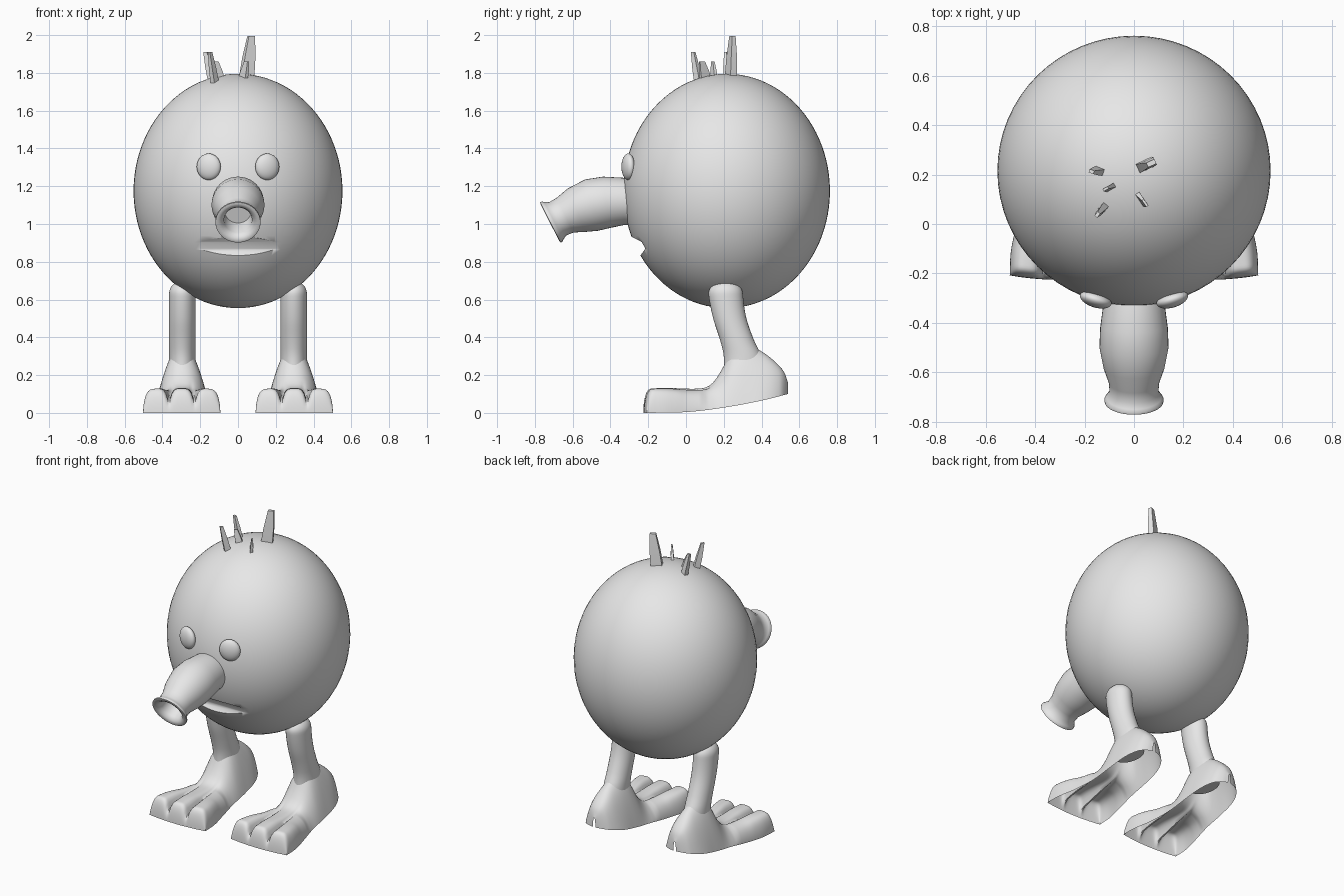
import bpy, bmesh
from math import sin, cos, pi, radians
from mathutils import Vector, Matrix

if "Cube" in bpy.data.objects:
    bpy.data.objects.remove(bpy.data.objects["Cube"])

grey = bpy.data.materials.new("light_grey")
grey.use_nodes = True
grey.diffuse_color = (0.8, 0.8, 0.8, 1)
grey.node_tree.nodes["Principled BSDF"].inputs["Base Color"].default_value = (0.8, 0.8, 0.8, 1)


def finish(name, bm, mirror=False, angle=40):
    """Turn a bmesh into a shaded object, optionally mirrored in x."""
    bmesh.ops.recalc_face_normals(bm, faces=bm.faces)
    mesh = bpy.data.meshes.new(name)
    bm.to_mesh(mesh)
    bm.free()
    obj = bpy.data.objects.new(name, mesh)
    bpy.context.collection.objects.link(obj)
    mesh.materials.append(grey)
    if mirror:
        obj.modifiers.new("mirror", 'MIRROR').use_mirror_merge = False
    bpy.ops.object.select_all(action='DESELECT')
    obj.select_set(True)
    bpy.context.view_layer.objects.active = obj
    bpy.ops.object.shade_smooth_by_angle(angle=radians(angle))
    return obj


def loft(rings, closed=True, caps=False):
    """Skin a list of point rings."""
    bm = bmesh.new()
    rows = [[bm.verts.new(p) for p in ring] for ring in rings]
    n = len(rows[0])
    for a, b in zip(rows, rows[1:]):
        for i in range(n if closed else n - 1):
            j = (i + 1) % n
            bm.faces.new((a[i], a[j], b[j], b[i]))
    if caps:
        bm.faces.new(rows[0])
        bm.faces.new(rows[-1])
    return bm


def ellipsoid(center, radii, turn=0, u=64, v=48):
    bm = bmesh.new()
    matrix = (Matrix.Translation(center) @ Matrix.Rotation(turn, 4, 'Z')
              @ Matrix.Diagonal((*radii, 1)))
    bmesh.ops.create_uvsphere(bm, u_segments=u, v_segments=v, radius=1, matrix=matrix)
    return bm


def curve(points, t):
    """Smooth interpolation through (position, value) points."""
    if t <= points[0][0]:
        return points[0][1]
    for k in range(len(points) - 1):
        (a, va), (b, vb) = points[k], points[k + 1]
        if t <= b:
            p, q = points[max(k - 1, 0)], points[min(k + 2, len(points) - 1)]
            ma = (vb - p[1]) / (b - p[0]) * (b - a)
            mb = (q[1] - va) / (q[0] - a) * (b - a)
            s = (t - a) / (b - a)
            return ((2*s**3 - 3*s*s + 1) * va + (s**3 - 2*s*s + s) * ma
                    + (3*s*s - 2*s**3) * vb + (s**3 - s*s) * mb)
    return points[-1][1]


# Body with a wedge-shaped mouth cut into it
body = finish("body", ellipsoid((0, 0.215, 1.175), (0.553, 0.547, 0.62)))
wedge = [(-0.42, 1.0), (-0.235, 0.905), (-0.215, 0.87), (-0.245, 0.828), (-0.42, 0.70)]
cutter = finish("mouth_cutter", loft([[(x, y, z) for y, z in wedge] for x in (-0.3, 0.3)], caps=True))
cutter.hide_render = True
cut = body.modifiers.new("mouth", 'BOOLEAN')
cut.operation, cut.object, cut.solver = 'DIFFERENCE', cutter, 'EXACT'
bpy.context.view_layer.objects.active = body
bpy.ops.object.modifier_apply(modifier=cut.name)
bpy.data.objects.remove(cutter)

# Eyes
finish("eyes", ellipsoid((0.155, -0.306, 1.303), (0.066, 0.032, 0.07), radians(17), 32, 20), mirror=True)

# Snout: bent hollow tube, stations are y, z, radius, downward tilt
snout = [(-0.20, 1.11, 0.12, 0), (-0.33, 1.12, 0.125, 2), (-0.42, 1.115, 0.137, 8),
         (-0.50, 1.10, 0.14, 14), (-0.58, 1.073, 0.124, 22), (-0.64, 1.047, 0.102, 26),
         (-0.68, 1.027, 0.099, 27), (-0.70, 1.017, 0.112, 27), (-0.71, 1.012, 0.12, 27),
         (-0.718, 1.008, 0.119, 27), (-0.72, 1.006, 0.108, 27), (-0.712, 1.01, 0.088, 27),
         (-0.69, 1.021, 0.074, 27), (-0.58, 1.07, 0.07, 22)]
rings = []
for y, z, r, tilt in snout:
    t = radians(tilt)
    rings.append([(r * cos(a), y - r * sin(t) * sin(a), z + r * cos(t) * sin(a))
                  for a in (2 * pi * i / 40 for i in range(40))])
finish("snout", loft(rings, caps=True), angle=60)

# Legs: stations are height, centre y, radius in y, radius in x
leg_y = [(0.18, 0.31), (0.3, 0.3), (0.38, 0.272), (0.5, 0.232), (0.62, 0.211), (0.7, 0.21)]
leg_ry = [(0.18, 0.11), (0.3, 0.1), (0.38, 0.09), (0.5, 0.088), (0.62, 0.091)]
rings = []
for k in range(31):
    z = 0.18 + 0.52 * sin(pi / 2 * k / 30)
    dome = max(0.03, 1 - max(0, (z - 0.63) / 0.07) ** 2) ** 0.5
    cy, ry = curve(leg_y, z), curve(leg_ry, z) * dome
    rings.append([(0.295 + 0.07 * dome * cos(a), cy + ry * sin(a), z)
                  for a in (2 * pi * i / 32 for i in range(32))])
finish("legs", loft(rings, caps=True), mirror=True, angle=50)

# Feet: open-bottomed arches from toe to heel with three lobed toes
top = [(-0.2, 0.128), (-0.1, 0.132), (0.08, 0.13), (0.14, 0.158), (0.19, 0.23), (0.24, 0.33),
       (0.3, 0.37), (0.4, 0.325), (0.47, 0.272), (0.52, 0.215), (0.54, 0.16)]
sole = [(-0.22, 0.0), (0.0, 0.005), (0.2, 0.028), (0.4, 0.065), (0.54, 0.1)]
half = [(-0.22, 0.205), (-0.12, 0.2), (0.0, 0.175), (0.15, 0.15), (0.3, 0.142), (0.42, 0.128),
        (0.5, 0.09), (0.53, 0.045), (0.54, 0.01)]
rings = []
for k in range(61):
    y = 0.16 - 0.38 * cos(pi * k / 60)
    y = min(y, 0.54)
    lobes = min(1, max(0, (0.16 - y) / 0.2))
    power = curve([(-0.2, 5), (0.05, 3.5), (0.2, 2), (0.4, 2), (0.52, 3)], y)
    front = max(0, (-0.17 - y) / 0.05)
    nose = max(0, 1 - front ** 3) ** 0.5
    s, h = curve(sole, y), curve(half, y)
    ring = []
    for i in range(61):
        u = -cos(pi * i / 60)
        arch = max(0, 1 - abs(u) ** power)
        if y < 0.1:
            arch **= 0.7
        v = (u * 3 + 3) % 2 - 1 if abs(u) < 1 else 1
        toe = max(0, 1 - abs(v) ** 3.5) ** 0.5
        # grooves deepen towards the toe tips
        groove = lobes * (0.45 + 0.55 * lobes * min(1, max(0, (0.0 - y) / 0.2)))
        shape = arch * (1 - groove) + toe * groove
        bulge = -0.018 * (1 - u * u) * lobes + 0.012
        cx = 0.295 + 0.003 * lobes
        ring.append((cx + h * u, y + bulge * lobes, s + (curve(top, y) - s) * shape * nose))
    rings.append(ring)
finish("feet", loft(rings, closed=False), mirror=True, angle=60)

# Hair tufts: base, tip, half width, half depth, turn
tufts = [((0.045, 0.238, 1.77), (0.07, 0.246, 1.995), 0.036, 0.02, 25),
         ((-0.135, 0.215, 1.75), (-0.172, 0.212, 1.91), 0.02, 0.014, -20),
         ((-0.09, 0.15, 1.76), (-0.115, 0.142, 1.86), 0.022, 0.01, 28),
         ((-0.12, 0.07, 1.73), (-0.148, 0.038, 1.91), 0.02, 0.014, 50),
         ((0.025, 0.105, 1.76), (0.045, 0.085, 1.86), 0.032, 0.01, -55)]
for n, (base, tip, w, d, turn) in enumerate(tufts):
    rot = Matrix.Rotation(radians(turn), 3, 'Z')
    rings = []
    for f, size in ((0, 1), (0.5, 0.85), (1, 0.5)):
        centre = Vector(base).lerp(Vector(tip), f)
        rings.append([centre + rot @ Vector((sx * w * size, sy * d * size, 0))
                      for sx, sy in ((-1, -1), (1, -1), (1, 1), (-1, 1))])
    finish(f"hair_tuft_{n + 1}", loft(rings, caps=True))
